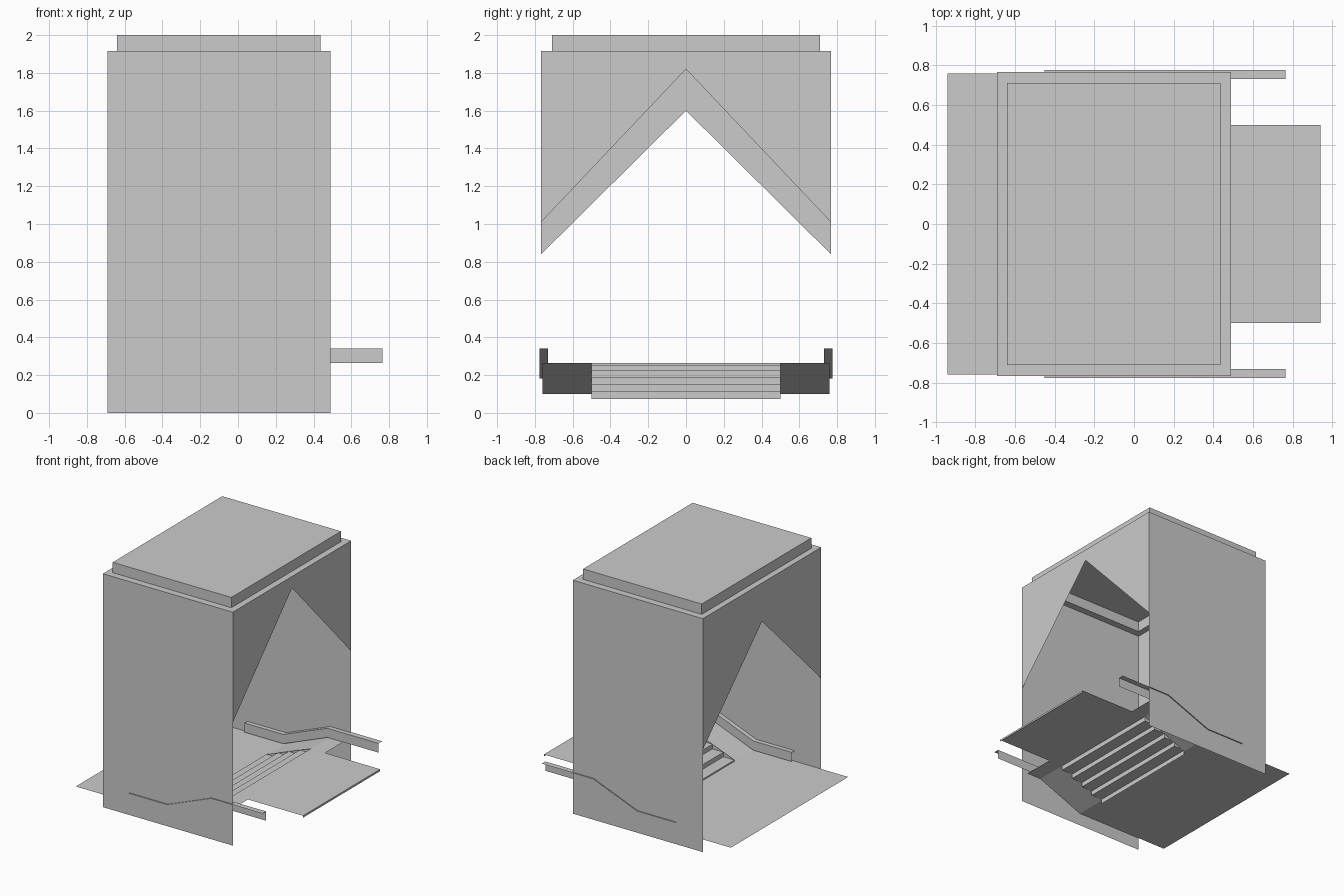
import bpy, bmesh

if "Cube" in bpy.data.objects:
    bpy.data.objects.remove(bpy.data.objects["Cube"])


def make(name, faces):
    """Build a mesh object from a list of polygons (corner lists), welding shared corners."""
    bm = bmesh.new()
    for f in faces:
        bm.faces.new([bm.verts.new(p) for p in f])
    bmesh.ops.remove_doubles(bm, verts=bm.verts[:], dist=1e-4)
    bmesh.ops.recalc_face_normals(bm, faces=bm.faces[:])
    me = bpy.data.meshes.new(name)
    bm.to_mesh(me)
    bm.free()
    ob = bpy.data.objects.new(name, me)
    bpy.context.collection.objects.link(ob)
    return ob


def strip(path, y0, y1):
    """Sheet swept along an (x, z) path between two y values."""
    return [[(a[0], y0, a[1]), (b[0], y0, b[1]), (b[0], y1, b[1]), (a[0], y1, a[1])]
            for a, b in zip(path, path[1:])]


X0, X1, Y, Z = -0.69, 0.49, 0.767, 1.915
CX0, CX1, CY, TOP = -0.64, 0.437, 0.71, 2.0


def ring(x0, x1, y, z):
    return [(x0, -y, z), (x1, -y, z), (x1, y, z), (x0, y, z)]


def bridge(a, b):
    return [[a[i], a[(i + 1) % 4], b[(i + 1) % 4], b[i]] for i in range(4)]


# Hollow shell: side walls, gabled openings at both ends, raised roof cap
shell = []
for s in (-1, 1):
    shell.append([(X0, s * Y, 0), (X1, s * Y, 0), (X1, s * Y, Z), (X0, s * Y, Z)])
    for x, edge, apex in ((X1, 1.01, 1.82), (X0, 0.84, 1.60)):
        shell.append([(x, s * Y, edge), (x, 0, apex), (x, 0, Z), (x, s * Y, Z)])
eave, base, top = ring(X0, X1, Y, Z), ring(CX0, CX1, CY, Z), ring(CX0, CX1, CY, TOP)
shell += bridge(eave, base) + bridge(base, top) + [top]
make("tower_shell", shell)

# Walkway: lower floor, side ramps, upper landing with narrow projecting deck
LOW, HIGH, XA, XB, W, N = 0.10, 0.263, -0.09, 0.31, 0.76, 0.50
floor = strip([(-0.94, LOW), (XA, LOW)], -W, W)
for s in (-1, 1):
    floor += strip([(XA, LOW), (XB, HIGH), (0.44, HIGH)], s * N, s * W)
floor += strip([(XB, HIGH), (0.94, HIGH), (0.94, HIGH - 0.016)], -N, N)
make("walkway", floor)

# Stairs between the ramps, with small triangular cheeks under the ramp line
path, cheeks, rise, run = [], [], 0.038, 0.10
for i in range(5):
    x, z = XB - i * run, HIGH - i * rise
    path += [(x, z), (x, z - rise)]
    if i < 4:
        for y in (-N, N):
            cheeks.append([(x, y, z), (x, y, z - rise), (x - run, y, z - rise)])
make("stairs", strip(path, -N, N) + cheeks)

# Side rails: upright sheet with a lip on top that just pierces the wall
rail = [(-0.45, 0.182), (-0.10, 0.182), (0.30, 0.34), (0.765, 0.34)]
for s, name in ((-1, "front_rail"), (1, "back_rail")):
    sheet = [[(a[0], s * 0.73, a[1]), (b[0], s * 0.73, b[1]),
              (b[0], s * 0.73, b[1] - 0.076), (a[0], s * 0.73, a[1] - 0.076)]
             for a, b in zip(rail, rail[1:])]
    make(name, sheet + strip(rail, s * 0.73, s * 0.776))
